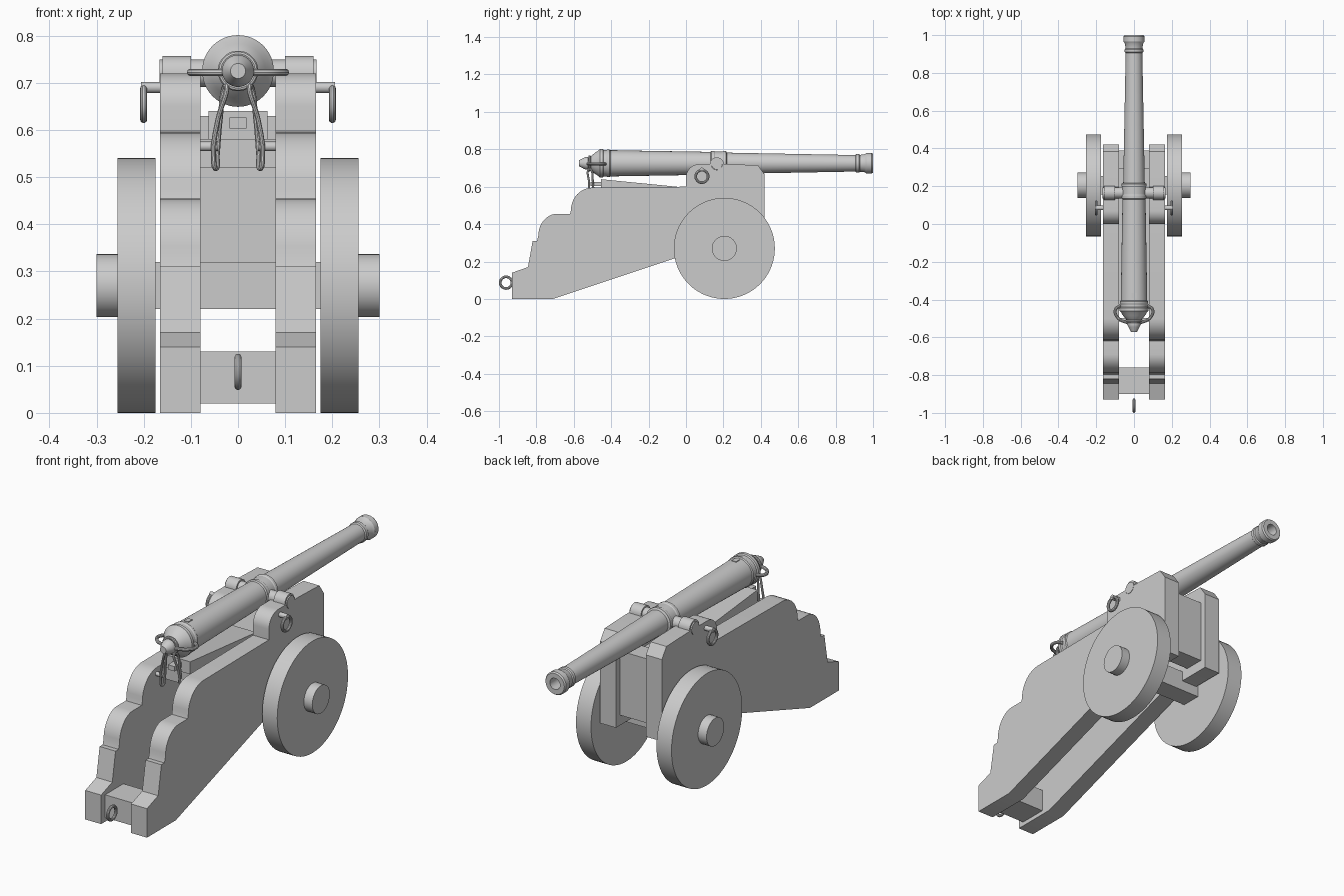
import bpy, bmesh, math
from mathutils import Vector, Matrix

if "Cube" in bpy.data.objects:
    bpy.data.objects.remove(bpy.data.objects["Cube"])

grey = bpy.data.materials.new("plain_grey")
grey.diffuse_color = (0.6, 0.6, 0.6, 1)
grey.use_nodes = True
grey.node_tree.nodes["Principled BSDF"].inputs["Base Color"].default_value = grey.diffuse_color


def finish(name, bm, smooth=True):
    bmesh.ops.recalc_face_normals(bm, faces=bm.faces[:])
    me = bpy.data.meshes.new(name)
    bm.to_mesh(me)
    bm.free()
    ob = bpy.data.objects.new(name, me)
    bpy.context.collection.objects.link(ob)
    me.materials.append(grey)
    if smooth:
        bpy.ops.object.select_all(action='DESELECT')
        ob.select_set(True)
        bpy.context.view_layer.objects.active = ob
        bpy.ops.object.shade_smooth_by_angle(angle=math.radians(30))
    return ob


def prism(name, profile, x0, x1):
    """Extrude a (y, z) outline from x0 to x1."""
    bm = bmesh.new()
    face = bm.faces.new([bm.verts.new((x0, y, z)) for y, z in profile])
    new = bmesh.ops.extrude_face_region(bm, geom=[face])["geom"]
    verts = [v for v in new if isinstance(v, bmesh.types.BMVert)]
    bmesh.ops.translate(bm, verts=verts, vec=(x1 - x0, 0, 0))
    return finish(name, bm)


def box(name, x0, x1, y0, y1, z0, z1):
    return prism(name, [(y0, z0), (y1, z0), (y1, z1), (y0, z1)], x0, x1)


def cylinder_x(name, x0, x1, y, z, r, n=32):
    bm = bmesh.new()
    m = Matrix.Translation(((x0 + x1) / 2, y, z)) @ Matrix.Rotation(math.pi / 2, 4, 'Y')
    bmesh.ops.create_cone(bm, cap_ends=True, segments=n, radius1=r, radius2=r,
                          depth=abs(x1 - x0), matrix=m)
    return finish(name, bm)


def arc(cy, cz, ry, rz, a0, a1, n=10):
    out = []
    for i in range(n + 1):
        a = math.radians(a0 + (a1 - a0) * i / n)
        out.append((cy + ry * math.cos(a), cz + rz * math.sin(a)))
    return out


def rod(name, pts, r, cyclic=False):
    """Round bar along a smooth path, turned into a mesh."""
    cu = bpy.data.curves.new(name, 'CURVE')
    cu.dimensions = '3D'
    cu.bevel_depth = r
    cu.bevel_resolution = 3
    cu.use_fill_caps = True
    sp = cu.splines.new('BEZIER')
    sp.bezier_points.add(len(pts) - 1)
    sp.use_cyclic_u = cyclic
    sp.resolution_u = 8
    for bp, p in zip(sp.bezier_points, pts):
        bp.co = p
        bp.handle_left_type = bp.handle_right_type = 'AUTO'
    tmp = bpy.data.objects.new(name + "_path", cu)
    bpy.context.collection.objects.link(tmp)
    me = bpy.data.meshes.new_from_object(tmp.evaluated_get(bpy.context.evaluated_depsgraph_get()))
    bpy.data.objects.remove(tmp)
    bm = bmesh.new()
    bm.from_mesh(me)
    bpy.data.meshes.remove(me)
    for f in bm.faces:
        f.material_index = 0
    return finish(name, bm)


def ring(name, x, y, z, r, thick):
    pts = [(x, y + r * math.cos(k * math.pi / 4), z + r * math.sin(k * math.pi / 4))
           for k in range(8)]
    return rod(name, pts, thick, cyclic=True)


# Stepped carriage cheek outline
cheek = [(-0.93, 0), (-0.93, 0.14), (-0.845, 0.17), (-0.82, 0.31), (-0.797, 0.31)]
cheek += arc(-0.69, 0.335, 0.10, 0.12, 180, 90)
cheek += [(-0.62, 0.455)]
cheek += arc(-0.50, 0.475, 0.115, 0.12, 180, 90)
cheek += [(0.0, 0.60)]
cheek += arc(0.07, 0.65, 0.07, 0.07, 180, 90)
cheek += [(0.135, 0.72)]
cheek += arc(0.165, 0.72, 0.03, 0.03, 180, 360)
cheek += [(0.23, 0.72), (0.385, 0.715), (0.42, 0.665), (0.42, 0.27), (0.10, 0.27), (-0.71, 0)]

AX_Y, AX_Z = 0.205, 0.27
for s, side in ((-1, "left"), (1, "right")):
    prism(side + "_cheek", cheek, s * 0.08, s * 0.165)
    # Wheel and hub
    cylinder_x(side + "_wheel", s * 0.175, s * 0.255, AX_Y, AX_Z, 0.27, 72)
    cylinder_x(side + "_hub", s * 0.255, s * 0.30, AX_Y, AX_Z, 0.067)
    # Trunnion with its curved cap strap
    cylinder_x(side + "_trunnion", s * 0.04, s * 0.166, 0.165, 0.72, 0.029)
    strap = arc(0.165, 0.72, 0.037, 0.037, 0, 180, 14) + arc(0.165, 0.72, 0.029, 0.029, 180, 0, 14)
    prism(side + "_trunnion_cap", strap, s * 0.10, s * 0.16)
    # Hanging side ring on a stem
    cylinder_x(side + "_ring_stem", s * 0.16, s * 0.206, 0.085, 0.69, 0.012, 16)
    ring(side + "_side_ring", s * 0.20, 0.085, 0.655, 0.033, 0.0075)
    # Breech lashing arm and the long hanging loop pinned to the cheek
    rod(side + "_breech_arm", [(s * 0.072, -0.43, 0.722), (s * 0.099, -0.455, 0.722),
                               (s * 0.085, -0.497, 0.722), (s * 0.025, -0.527, 0.722)], 0.008)
    rod(side + "_hanging_loop", [(s * 0.024, -0.52, 0.692), (s * 0.043, -0.518, 0.62),
                                 (s * 0.052, -0.516, 0.55), (s * 0.047, -0.51, 0.518),
                                 (s * 0.044, -0.498, 0.55), (s * 0.038, -0.498, 0.62),
                                 (s * 0.028, -0.51, 0.692)], 0.0055, cyclic=True)
    cylinder_x(side + "_loop_pin", s * 0.042, s * 0.085, -0.507, 0.565, 0.010, 16)

# Cross members
box("axle", -0.176, 0.176, 0.155, 0.255, 0.22, 0.32)
box("front_transom", -0.081, 0.081, 0.29, 0.39, 0.32, 0.63)
box("trail_transom", -0.081, 0.081, -0.90, -0.76, 0.02, 0.13)
box("bed_plank", -0.081, 0.081, -0.45, 0.29, 0.52, 0.58)
ring("trail_ring", 0, -0.962, 0.087, 0.031, 0.0075)

# Elevating wedge with handle
prism("elevating_wedge", [(-0.455, 0.58), (0.05, 0.58), (0.05, 0.59), (-0.455, 0.64)],
      -0.063, 0.063)
box("wedge_handle", -0.018, 0.018, -0.51, -0.45, 0.603, 0.626)

# Barrel: (y, radius) outline spun around its axis, ending in the bore
outline = [(-0.572, 0), (-0.572, 0.016), (-0.545, 0.03), (-0.535, 0.034), (-0.525, 0.034),
           (-0.518, 0.027), (-0.51, 0.036), (-0.50, 0.045), (-0.485, 0.058), (-0.47, 0.067),
           (-0.465, 0.072), (-0.46, 0.076), (-0.445, 0.076), (-0.44, 0.071), (-0.425, 0.071),
           (-0.42, 0.074), (-0.41, 0.074), (-0.405, 0.070), (0.13, 0.061), (0.135, 0.066),
           (0.15, 0.066), (0.155, 0.063), (0.195, 0.063), (0.20, 0.066), (0.213, 0.066),
           (0.218, 0.057), (0.905, 0.044), (0.91, 0.049), (0.925, 0.049), (0.93, 0.045),
           (0.955, 0.048), (0.965, 0.055), (0.993, 0.055), (1.0, 0.050), (1.0, 0.027),
           (0.60, 0.027), (0.60, 0)]
bm = bmesh.new()
vs = [bm.verts.new((r, y, 0.725)) for y, r in outline]
es = [bm.edges.new(p) for p in zip(vs, vs[1:])]
bmesh.ops.spin(bm, geom=vs + es, cent=(0, 0, 0.725), axis=(0, 1, 0),
               angle=2 * math.pi, steps=48)
bmesh.ops.remove_doubles(bm, verts=bm.verts[:], dist=0.0002)
finish("barrel", bm)

# Collar around the breech neck that holds the loops
rod("neck_collar", [(0.036 * math.cos(k * math.pi / 4), -0.515,
                     0.725 + 0.036 * math.sin(k * math.pi / 4)) for k in range(8)],
    0.007, cyclic=True)
# Vent patch on top of the breech
box("vent_patch", -0.012, 0.012, -0.395, -0.365, 0.78, 0.797)
